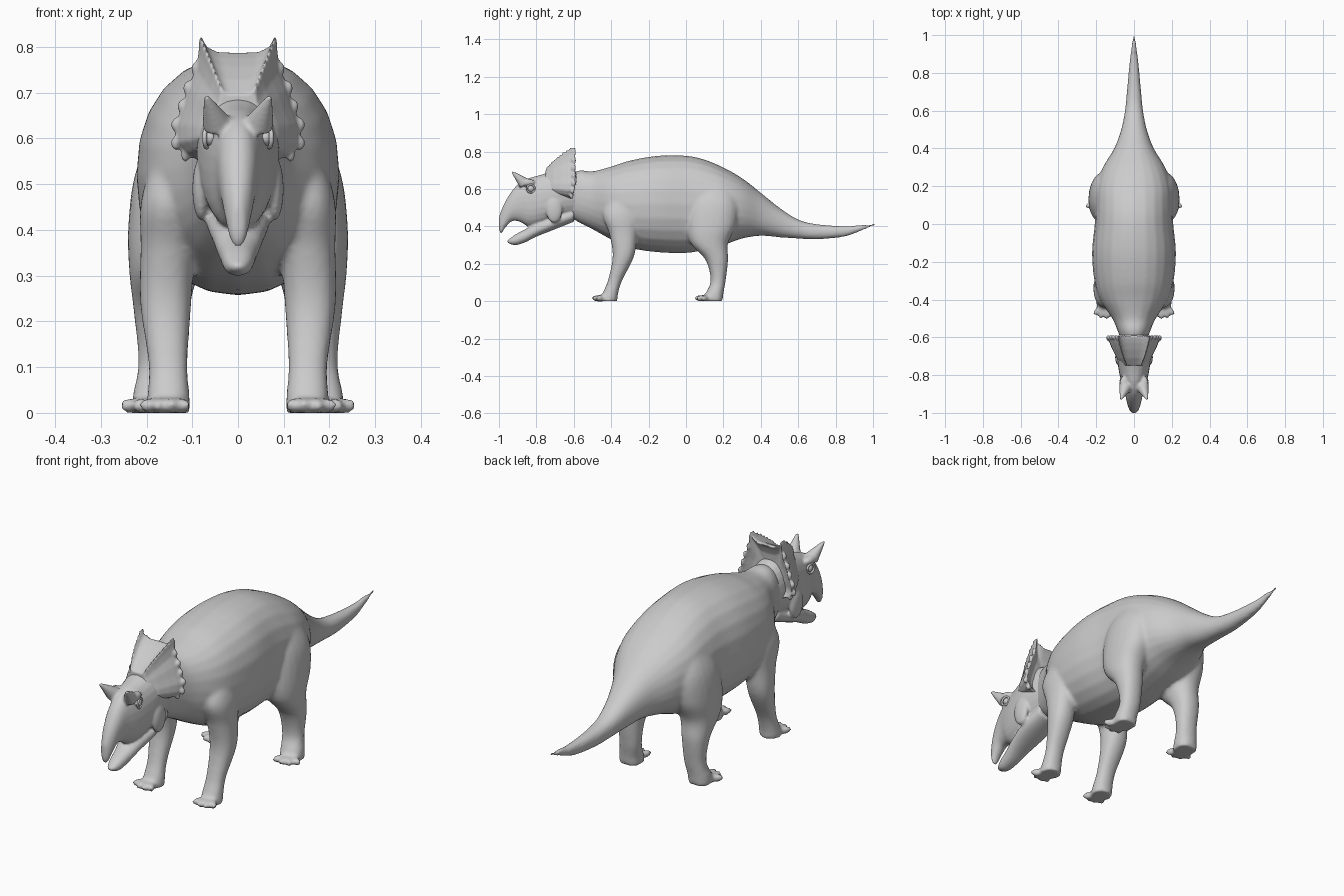
import bpy, bmesh, math
from mathutils import Vector, Matrix

if "Cube" in bpy.data.objects:
    bpy.data.objects.remove(bpy.data.objects["Cube"], do_unlink=True)

hide = bpy.data.materials.new("grey hide")
hide.use_nodes = True
grey = (0.6, 0.6, 0.6, 1)
hide.diffuse_color = grey
hide.node_tree.nodes["Principled BSDF"].inputs["Base Color"].default_value = grey

SIDES = 24


def spline(stations, steps=5):
    """Smooth in-between stations along a list of tuples."""
    result = []
    last = len(stations) - 1
    for i in range(last):
        a, b, c, d = (stations[min(max(k, 0), last)] for k in (i - 1, i, i + 1, i + 2))
        for s in range(steps):
            t = s / steps
            result.append([
                q + t / 2 * (r - p + t * (2 * p - 5 * q + 4 * r - w + t * (3 * (q - r) + w - p)))
                for p, q, r, w in zip(a, b, c, d)])
    return result + [list(stations[-1])]


def skin(bm, rings):
    """Bridge point rings into a closed solid."""
    loops = [[bm.verts.new(p) for p in ring] for ring in rings]
    n = len(loops[0])
    for low, high in zip(loops, loops[1:]):
        for i in range(n):
            j = (i + 1) % n
            bm.faces.new((low[i], low[j], high[j], high[i]))
    bm.faces.new(loops[0][::-1])
    bm.faces.new(loops[-1])


def rounded(angle, power=0.9):
    c, s = math.cos(angle), math.sin(angle)
    return math.copysign(abs(c) ** power, c), math.copysign(abs(s) ** power, s)


UNIT = [rounded(math.tau * i / SIDES) for i in range(SIDES)]


def length_loft(bm, stations):
    """Stations are (y, top, bottom, half width)."""
    skin(bm, [[(u * w, y, (top + low) / 2 + v * (top - low) / 2) for u, v in UNIT]
              for y, top, low, w in spline(stations)])


def limb(bm, stations, side):
    """Stations are (x, y, z, half width, half depth)."""
    skin(bm, [[(side * (x + u * rx), y + v * ry, z) for u, v in UNIT]
              for x, y, z, rx, ry in spline(stations)])


def blob(bm, centre, radii, turn=0):
    matrix = (Matrix.Translation(centre) @ Matrix.Rotation(turn, 4, "Z")
              @ Matrix.Diagonal((*radii, 1)))
    bmesh.ops.create_uvsphere(bm, u_segments=16, v_segments=10, radius=1, matrix=matrix)


def horn(bm, base, tip, radius):
    base, tip = Vector(base), Vector(tip)
    axis = tip - base
    matrix = Matrix.Translation((base + tip) / 2) @ axis.to_track_quat("Z", "Y").to_matrix().to_4x4()
    bmesh.ops.create_cone(bm, cap_ends=True, segments=16, radius1=radius,
                          radius2=radius / 6, depth=axis.length, matrix=matrix)


def finish(bm, name, voxel=0, smooth=0):
    """Make the object; optionally fuse its overlapping solids and soften them."""
    bmesh.ops.recalc_face_normals(bm, faces=bm.faces)
    for face in bm.faces:
        face.smooth = True
    mesh = bpy.data.meshes.new(name)
    bm.to_mesh(mesh)
    bm.free()
    mesh.materials.append(hide)
    obj = bpy.data.objects.new(name, mesh)
    bpy.context.collection.objects.link(obj)
    if voxel:
        fuse = obj.modifiers.new("fuse", "REMESH")
        fuse.mode = "VOXEL"
        fuse.voxel_size = voxel
        fuse.use_smooth_shade = True
        soften = obj.modifiers.new("soften", "SMOOTH")
        soften.iterations = smooth
    return obj


# Torso, neck and tail
body = bmesh.new()
length_loft(body, [
    (-.64, .67, .46, .06), (-.57, .7, .42, .085), (-.5, .695, .385, .115),
    (-.4, .72, .33, .18), (-.3, .752, .285, .21), (-.15, .778, .262, .222),
    (0, .778, .258, .208), (.1, .757, .275, .205), (.2, .715, .3, .2),
    (.3, .658, .335, .165), (.4, .58, .35, .105), (.5, .5, .342, .068),
    (.6, .437, .335, .048), (.7, .412, .331, .038), (.85, .402, .346, .024),
    (.95, .41, .382, .012), (1.01, .416, .405, .004)])

# Legs and splayed toes
front_leg = [(.11, -.32, .6, .06, .07), (.145, -.345, .47, .066, .1),
             (.153, -.335, .36, .06, .075), (.158, -.335, .24, .056, .057),
             (.153, -.38, .11, .043, .038), (.152, -.405, .04, .046, .042),
             (.152, -.412, 0, .048, .045)]
hind_leg = [(.1, .14, .64, .07, .09), (.13, .145, .53, .093, .135),
            (.15, .135, .41, .09, .135), (.162, .125, .31, .076, .1),
            (.168, .165, .22, .06, .06), (.168, .172, .11, .05, .04),
            (.178, .152, .04, .052, .048), (.18, .145, 0, .053, .052)]
for side in (1, -1):
    limb(body, front_leg, side)
    limb(body, hind_leg, side)
    for ankle, fan in (((.152, -.415), (-.5, -.1, .3, .75)), ((.182, .135), (-.45, .05, .5, 1))):
        for angle in fan:
            reach = .058
            spot = (side * (ankle[0] + reach * math.sin(angle)), ankle[1] - reach * math.cos(angle), .016)
            blob(body, spot, (.015, .034, .018), side * angle)
finish(body, "body", .009, 6)

# Skull with hooked beak, and lower jaw
head = bmesh.new()
length_loft(head, [
    (-.56, .68, .46, .07), (-.63, .71, .45, .085), (-.7, .7, .43, .09),
    (-.78, .675, .405, .08), (-.84, .658, .4, .066), (-.89, .632, .425, .05),
    (-.93, .59, .428, .041), (-.965, .535, .395, .032), (-.988, .485, .362, .022),
    (-1, .45, .385, .012)])
length_loft(head, [
    (-.6, .5, .425, .06), (-.7, .46, .385, .07), (-.8, .42, .345, .055),
    (-.86, .385, .315, .042), (-.91, .358, .3, .033), (-.94, .337, .306, .022),
    (-.955, .326, .314, .01)])

# Brows, brow horns and cheek flares
for side in (1, -1):
    blob(head, (side * .055, -.85, .635), (.022, .045, .02))
    horn(head, (side * .046, -.865, .63), (side * .07, -.93, .693), .033)
    blob(head, (side * .08, -.705, .49), (.02, .045, .07))
finish(head, "head", .006, 4)

# Frill: a shield outline swept from the skull out to the rim and back
half = [(0, .787), (.045, .789), (.068, .8), (.084, .83), (.086, .79), (.092, .752),
        (.11, .71), (.122, .67), (.136, .63), (.136, .59), (.115, .565),
        (.085, .552), (.045, .53), (0, .51)]
outline = half + [(-x, z) for x, z in half[-2:0:-1]]
frill = bmesh.new()
middle = .62
rings = []
for scale, y in ((.45, -.75), (.65, -.71), (.82, -.665), (.93, -.63), (1, -.602),
                 (1, -.588), (.9, -.6), (.7, -.615), (.45, -.62)):
    rings.append([(x * scale, y - .2 * max(0, .63 - z) * scale, middle + (z - middle) * scale)
                  for x, z in outline])
skin(frill, rings)

# Scalloped knobs along the frill rim
for x, z in half[5:11]:
    for side in (1, -1):
        blob(frill, (side * x, -.6 - .2 * max(0, .63 - z), z), (.01, .012, .016))
finish(frill, "frill", .005, 3)

# Eyes with raised lids
for side, label in ((1, "left"), (-1, "right")):
    eye = bmesh.new()
    blob(eye, (side * .06, -.83, .602), (.016, .02, .018))
    finish(eye, label + "_eye")
    bpy.ops.mesh.primitive_torus_add(
        location=(side * .069, -.83, .602), rotation=(0, math.pi / 2, side * .2),
        major_radius=.021, minor_radius=.005, major_segments=24, minor_segments=8)
    lid = bpy.context.object
    lid.name = label + "_eyelid"
    lid.data.materials.append(hide)
    bpy.ops.object.shade_smooth()
